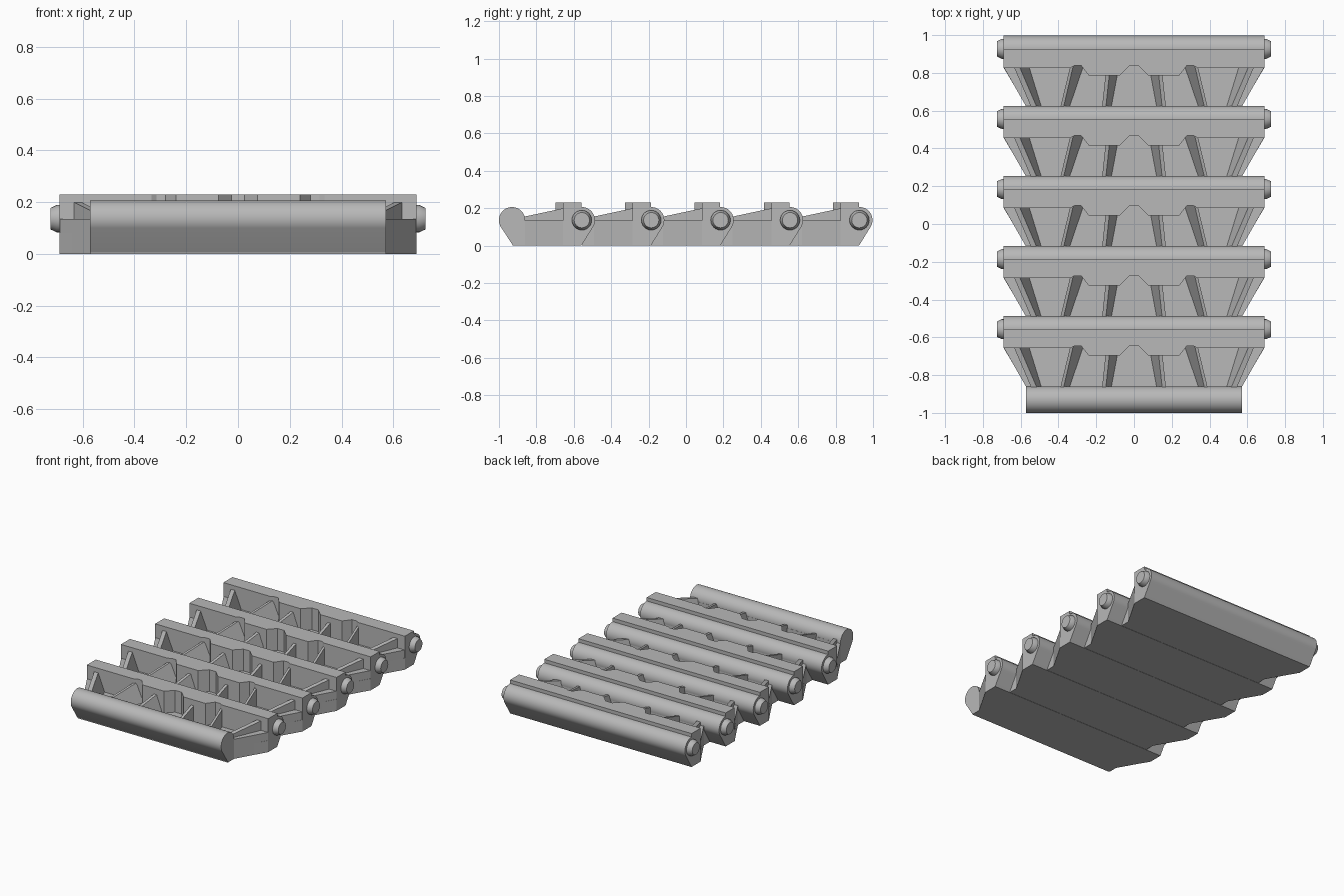
import bpy, bmesh, math
from mathutils import Vector

if "Cube" in bpy.data.objects:
    bpy.data.objects.remove(bpy.data.objects["Cube"])

# One plain steel colour
steel = bpy.data.materials.new("grey steel")
steel.use_nodes = True
COLOUR = (0.48, 0.48, 0.48, 1)
steel.diffuse_color = COLOUR
steel.node_tree.nodes["Principled BSDF"].inputs["Base Color"].default_value = COLOUR

PITCH = 0.371
LINKS = 5
PIN_Y, PIN_Z, BARREL_R = 0.927, 0.136, 0.07


def loft(name, sections, smooth=False):
    """Skin a closed solid through rings of equal point count."""
    bm = bmesh.new()
    rings = [[bm.verts.new(p) for p in ring] for ring in sections]
    n = len(rings[0])
    for a, b in zip(rings, rings[1:]):
        for i in range(n):
            j = (i + 1) % n
            bm.faces.new((a[i], a[j], b[j], b[i]))
    bm.faces.new(rings[0][::-1])
    bm.faces.new(rings[-1])
    bmesh.ops.recalc_face_normals(bm, faces=bm.faces[:])
    mesh = bpy.data.meshes.new(name)
    bm.to_mesh(mesh)
    bm.free()
    mesh.materials.append(steel)
    obj = bpy.data.objects.new(name, mesh)
    bpy.context.collection.objects.link(obj)
    if smooth:
        bpy.ops.object.select_all(action='DESELECT')
        obj.select_set(True)
        bpy.context.view_layer.objects.active = obj
        bpy.ops.object.shade_smooth_by_angle(angle=math.radians(30))
    return obj


def along_x(name, profile, half):
    """Extrude a (y, z) profile across the width."""
    return loft(name, [[(x, y, z) for y, z in profile] for x in (-half, half)], True)


def plan_prism(name, half_plan, z0, z1):
    """Extrude a plan outline, given for +x, mirrored about x = 0."""
    plan = half_plan + [(-x, y) for x, y in reversed(half_plan)]
    return loft(name, [[(x, y, z) for x, y in plan] for z in (z0, z1)])


def arc(cy, start, end, steps=20):
    out = []
    for i in range(steps + 1):
        a = math.radians(start + (end - start) * i / steps)
        out.append((cy + BARREL_R * math.cos(a), PIN_Z + BARREL_R * math.sin(a)))
    return out


def rib(name, side, y0, y1, front, back):
    """Rib lofted from a front to a back (x, z) section."""
    return loft(name, [[(side * x, y, z) for x, z in sec]
                       for y, sec in ((y0, front), (y1, back))])


def make_link(shift):
    parts = []
    # Floor plate, widening towards the back
    parts.append(plan_prism("link_floor", [(0.57, 0.56), (0.57, 0.624),
                                           (0.69, 0.827), (0.69, 0.85)], 0, 0.08))
    # Block joining this link to the barrel ahead of it
    parts.append(plan_prism("link_front_block", [(0.57, 0.556), (0.57, 0.625)], 0, 0.134))
    # Raised bar with two forward bulges and shallow notches
    bar = [(0.025, 0.837), (0.075, 0.787), (0.24, 0.787), (0.28, 0.839),
           (0.315, 0.839), (0.335, 0.827), (0.69, 0.827), (0.69, 0.925)]
    parts.append(plan_prism("raised_bar", bar, 0, 0.23))
    # Rounded hinge barrel behind the bar
    parts.append(along_x("hinge_barrel", [(0.925, 0), (0.925, 0.206)]
                         + arc(PIN_Y, 90, -31), 0.69))
    for s, tag in ((1, "left"), (-1, "right")):
        # Side wall with its ledge and rib
        parts.append(rib("side_wall_" + tag, s, 0.62, 0.83,
            [(0.57, 0), (0.57, 0.135), (0.545, 0.135), (0.545, 0.155),
             (0.515, 0.155), (0.49, 0.08), (0.49, 0)],
            [(0.69, 0), (0.69, 0.135), (0.635, 0.135), (0.635, 0.20),
             (0.605, 0.20), (0.555, 0.08), (0.555, 0)]))
        # Two inner ribs, sloped on the side facing the middle
        for name, f, b in (("outer_rib_", (0.392, 0.375, 0.345), (0.335, 0.32, 0.265)),
                           ("inner_rib_", (0.170, 0.150, 0.122), (0.145, 0.125, 0.078))):
            parts.append(rib(name + tag, s, 0.61, 0.845,
                [(f[0], 0.04), (f[0], 0.152), (f[1], 0.152), (f[2], 0.08), (f[2], 0.04)],
                [(b[0], 0.04), (b[0], 0.203), (b[1], 0.203), (b[2], 0.08), (b[2], 0.04)]))
        # Pin head with a chamfered end
        rings = []
        for x, r in ((0.66, 0.053), (0.70, 0.053), (0.725, 0.041)):
            rings.append([(s * x, PIN_Y + r * math.cos(i * math.tau / 24),
                           PIN_Z + r * math.sin(i * math.tau / 24)) for i in range(24)])
        parts.append(loft("pin_head_" + tag, rings, True))
    for p in parts:
        p.location = Vector((0, shift, 0))


for k in range(LINKS):
    make_link(-PITCH * k)

# Free hinge barrel at the front end
along_x("front_barrel", [(-0.925, 0)] + arc(-0.93, 211, 0, 32) + [(-0.86, 0)], 0.572)
